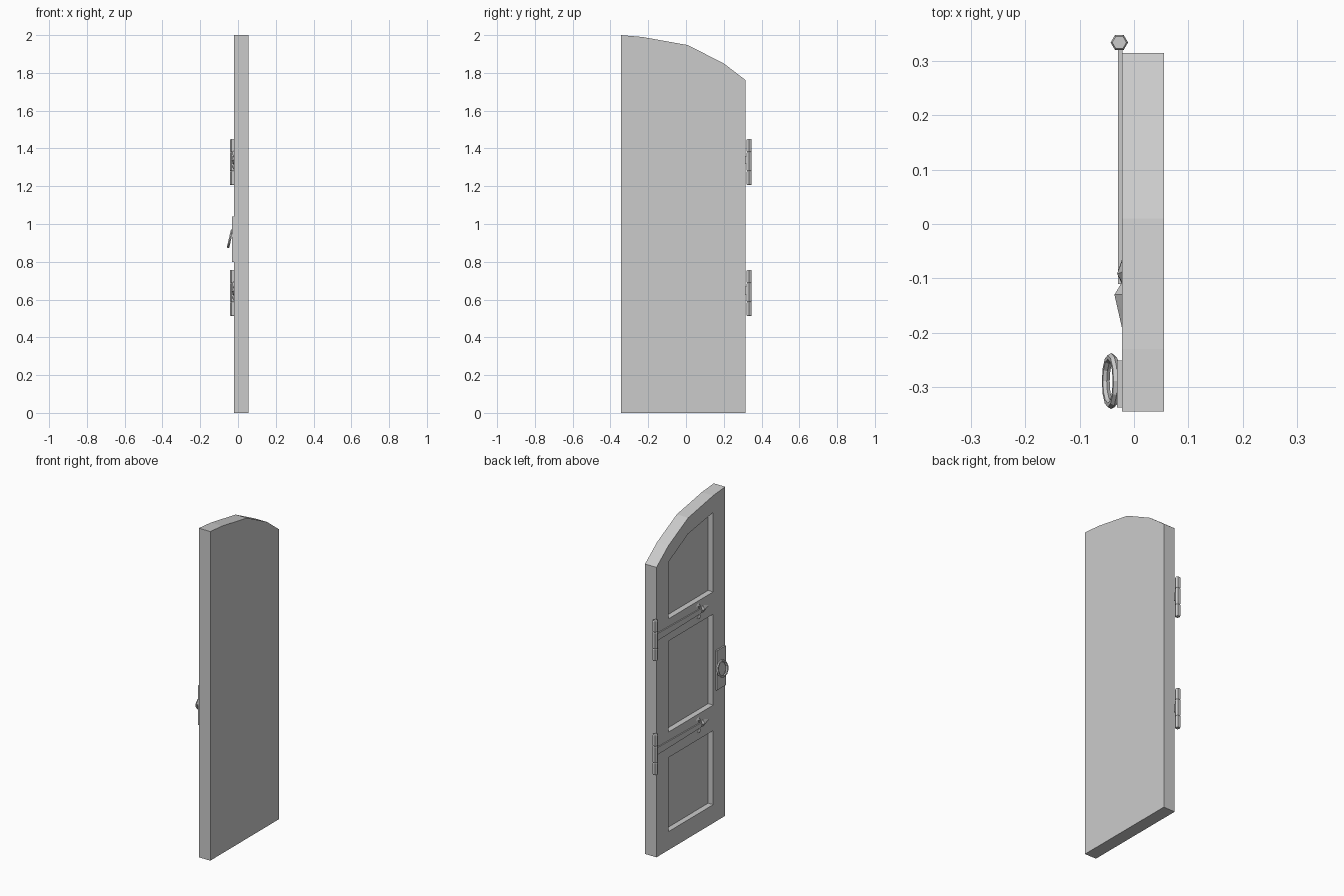
import bpy, bmesh, math
from mathutils import Vector

if "Cube" in bpy.data.objects:
    bpy.data.objects.remove(bpy.data.objects["Cube"])

FACE = -0.022   # x of the decorated face
BACK = 0.055


def new_object(name, bm):
    bmesh.ops.recalc_face_normals(bm, faces=bm.faces)
    me = bpy.data.meshes.new(name)
    bm.to_mesh(me)
    bm.free()
    ob = bpy.data.objects.new(name, me)
    bpy.context.collection.objects.link(ob)
    return ob


def add_prism(bm, outline, x0, x1):
    # extrude a (y, z) outline along x
    f = bm.faces.new([bm.verts.new((x0, y, z)) for y, z in outline])
    ext = bmesh.ops.extrude_face_region(bm, geom=[f])["geom"]
    bmesh.ops.translate(bm, vec=(x1 - x0, 0, 0),
                        verts=[v for v in ext if isinstance(v, bmesh.types.BMVert)])


def rect(y0, y1, z0, z1):
    return [(y0, z0), (y1, z0), (y1, z1), (y0, z1)]


def prism(name, outline, x0, x1):
    bm = bmesh.new()
    add_prism(bm, outline, x0, x1)
    return new_object(name, bm)


def add_leaf(bm, outline, apex, height, zc):
    # faceted leaf: outline on the door face rising to one apex
    ring = [bm.verts.new((FACE + 0.001, y, zc + z)) for y, z in outline]
    top = bm.verts.new((FACE - height, apex[0], zc + apex[1]))
    bm.faces.new(ring)
    for a, b in zip(ring, ring[1:] + ring[:1]):
        bm.faces.new((a, b, top))


# door slab with arched top
door = prism("door_slab", [(-0.345, 0), (0.315, 0), (0.315, 1.762), (0.2, 1.85),
                           (0.01, 1.947), (-0.23, 1.99), (-0.345, 2.0)], FACE, BACK)

# three recessed panels
bm = bmesh.new()
add_prism(bm, rect(-0.23, 0.2, 0.112, 0.562), FACE - 0.03, FACE + 0.034)
add_prism(bm, rect(-0.23, 0.2, 0.717, 1.27), FACE - 0.03, FACE + 0.034)
add_prism(bm, [(-0.23, 1.405), (0.2, 1.405), (0.2, 1.75), (0.01, 1.85), (-0.23, 1.888)],
          FACE - 0.03, FACE + 0.034)
cutter = new_object("panel_cutter", bm)
cutter.hide_render = True
mod = door.modifiers.new("panels", "BOOLEAN")
mod.operation = "DIFFERENCE"
mod.solver = "EXACT"
mod.object = cutter
bpy.context.view_layer.objects.active = door
bpy.ops.object.modifier_apply(modifier=mod.name)
bpy.data.objects.remove(cutter)

# side petal of the strap ornament
curl = [(-0.112, 0.006), (-0.108, 0.034), (-0.088, 0.054), (-0.066, 0.048),
        (-0.062, 0.034), (-0.078, 0.036), (-0.088, 0.024), (-0.096, 0.006)]

for label, z in (("lower", 0.635), ("upper", 1.328)):
    # hinge barrel of three hexagonal knuckles with narrow waists
    bm = bmesh.new()
    rings = []
    for h, r in ((-0.122, 0.013), (-0.117, 0.016), (-0.053, 0.016), (-0.048, 0.013),
                 (-0.043, 0.016), (0.048, 0.016), (0.053, 0.013), (0.058, 0.016),
                 (0.117, 0.016), (0.122, 0.013)):
        rings.append([bm.verts.new((-0.027 + r * math.cos(k * math.pi / 3),
                                    0.334 + r * math.sin(k * math.pi / 3), z + h))
                      for k in range(6)])
    bm.faces.new(rings[0])
    bm.faces.new(rings[-1])
    for lo, hi in zip(rings, rings[1:]):
        for k in range(6):
            j = (k + 1) % 6
            bm.faces.new((lo[k], lo[j], hi[j], hi[k]))
    new_object(label + "_hinge_barrel", bm)

    # strap and its three-petal end
    zs = z + 0.011
    prism(label + "_hinge_strap", [(-0.11, zs - 0.014), (0.325, zs - 0.022),
                                   (0.325, zs + 0.022), (-0.11, zs + 0.014)],
          FACE - 0.007, FACE + 0.001)
    bm = bmesh.new()
    add_leaf(bm, [(-0.105, 0), (-0.13, 0.024), (-0.16, 0.014), (-0.196, 0),
                  (-0.16, -0.014), (-0.13, -0.024)], (-0.13, 0), 0.014, zs)
    new_object(label + "_strap_tip", bm)
    bm = bmesh.new()
    for s in (1, -1):
        add_leaf(bm, [(y, s * q) for y, q in curl], (-0.092, s * 0.036), 0.009, zs)
    new_object(label + "_strap_petals", bm)

# handle plate
prism("handle_plate", rect(-0.338, -0.251, 0.8, 1.04), FACE - 0.009, FACE + 0.001)

# ring pull, leaning outward at the bottom
bpy.ops.mesh.primitive_torus_add(major_segments=12, minor_segments=6, major_radius=0.044,
                                 minor_radius=0.0075)
ring = bpy.context.object
ring.name = "ring_pull"
ring.rotation_euler = (0, math.radians(90 + 13), 0)
ring.location = (-0.042, -0.289, 0.922)
